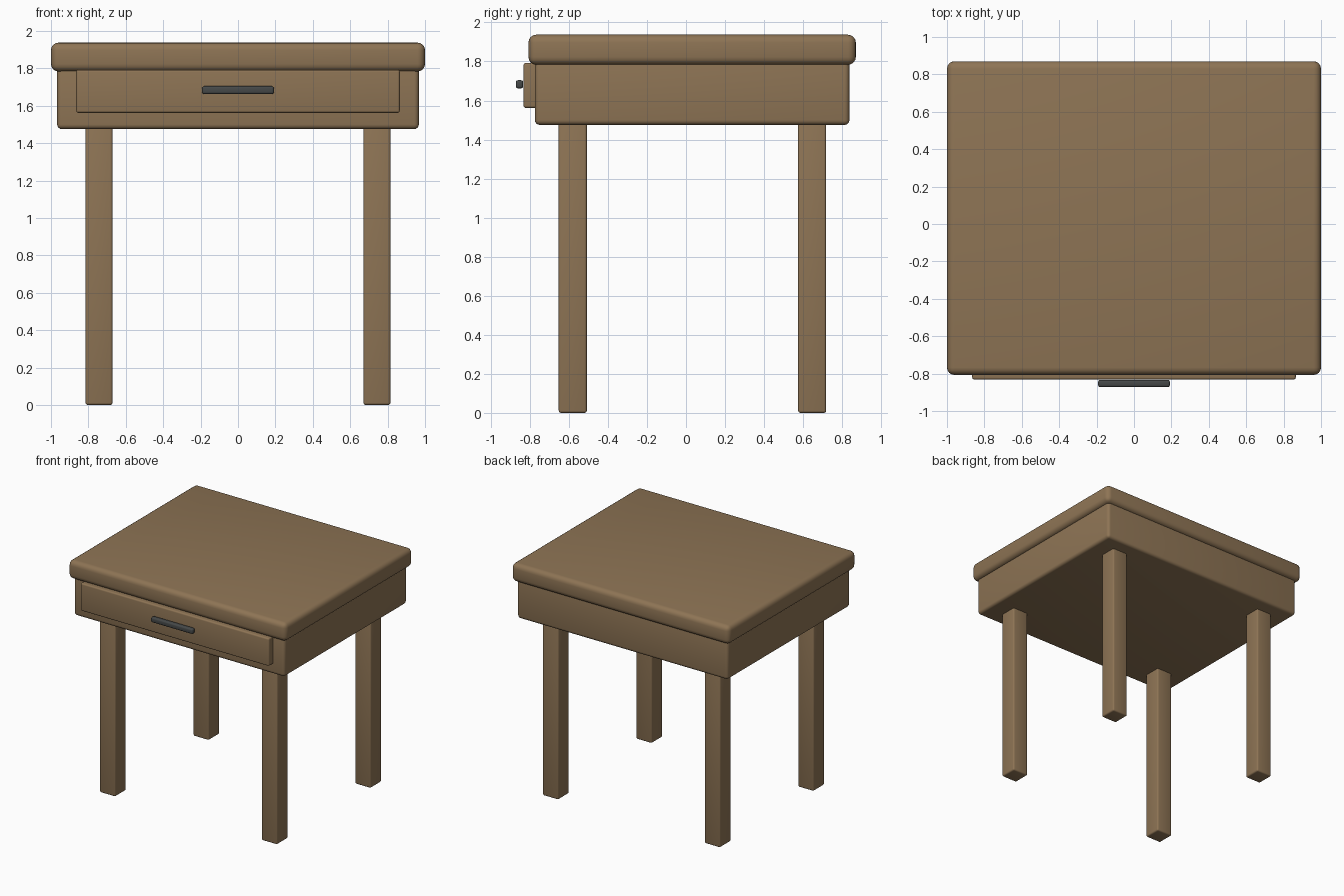
import bpy

if "Cube" in bpy.data.objects:
    bpy.data.objects.remove(bpy.data.objects["Cube"])


def material(name, rgb):
    m = bpy.data.materials.new(name)
    m.diffuse_color = (*rgb, 1)
    m.use_nodes = True
    m.node_tree.nodes["Principled BSDF"].inputs["Base Color"].default_value = m.diffuse_color
    return m


wood = material("wood", (0.27, 0.175, 0.09))
metal = material("dark_metal", (0.06, 0.065, 0.065))


def box(name, x, y, z, bevel, mat, segments=4):
    """Rounded box spanning the given (min, max) ranges."""
    spans = (x, y, z)
    bpy.ops.mesh.primitive_cube_add(size=1, location=[(a + b) / 2 for a, b in spans])
    ob = bpy.context.object
    ob.name = name
    ob.scale = [b - a for a, b in spans]
    bpy.ops.object.transform_apply(location=False, rotation=False, scale=True)
    ob.data.materials.append(mat)
    mod = ob.modifiers.new("rounded_edges", 'BEVEL')
    mod.width = bevel
    mod.segments = segments
    bpy.ops.object.modifier_apply(modifier=mod.name)
    bpy.ops.object.shade_smooth_by_angle()
    return ob


# Table top and the closed body below it
box("table_top", (-1, 1), (-0.807, 0.87), (1.783, 1.937), 0.04, wood)
box("drawer_case", (-0.967, 0.967), (-0.774, 0.837), (1.475, 1.81), 0.025, wood)

# Drawer front and its bar handle
box("drawer_front", (-0.865, 0.865), (-0.832, -0.75), (1.562, 1.792), 0.012, wood)
box("drawer_handle", (-0.192, 0.192), (-0.872, -0.834), (1.662, 1.704), 0.011, metal, 3)

# Four square legs
for row, y in (("front", -0.58), ("back", 0.646)):
    for side, x in (("left", -0.743), ("right", 0.743)):
        box(f"{row}_{side}_leg", (x - 0.072, x + 0.072), (y - 0.072, y + 0.072),
            (0, 1.5), 0.012, wood, 3)
